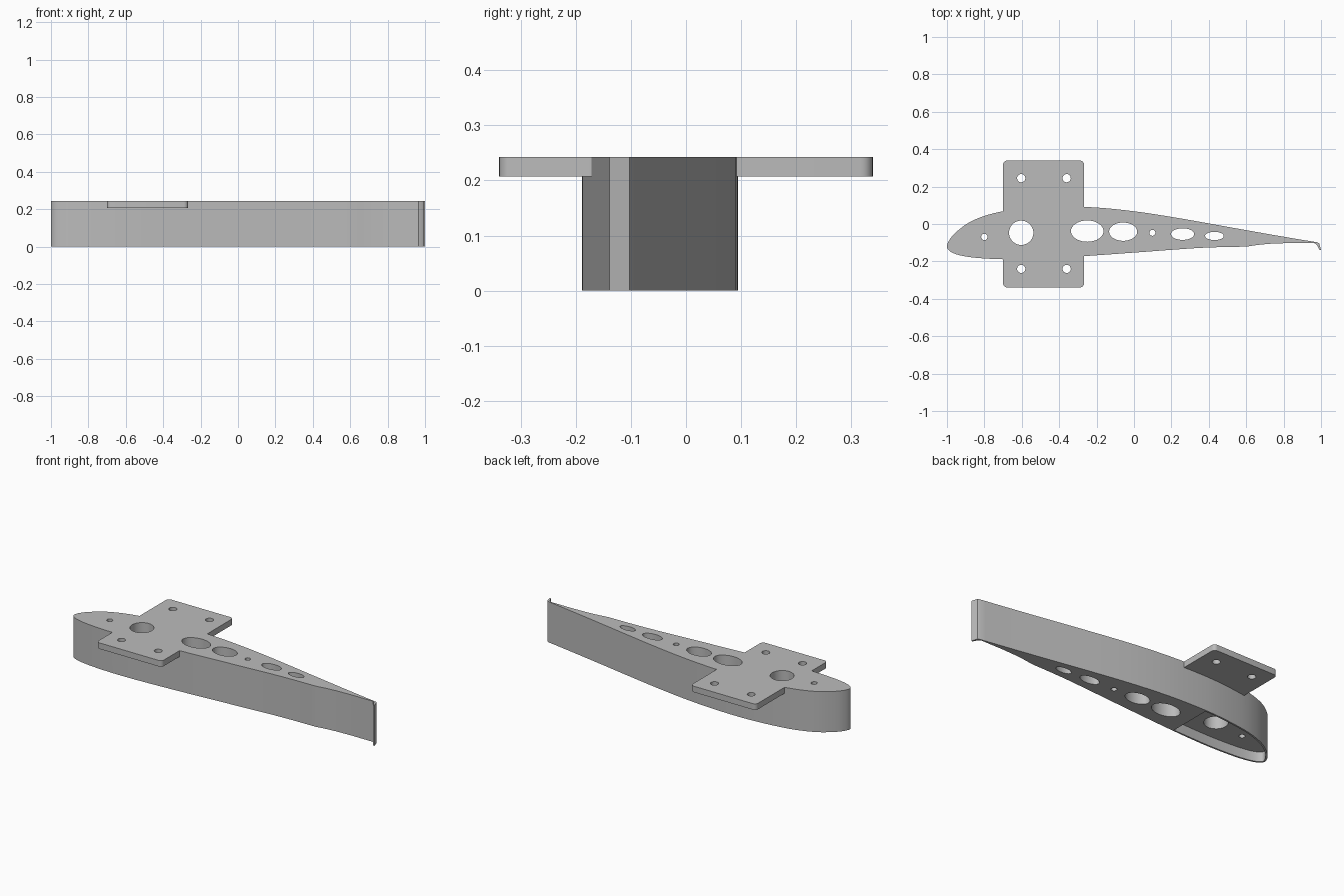
import bpy, bmesh, math
from mathutils import Vector

if "Cube" in bpy.data.objects:
    bpy.data.objects.remove(bpy.data.objects["Cube"])

H = 0.243          # overall height
PLATE_Z = 0.207    # underside of mounting plate
RECESS_Z = 0.058   # depth of the nose recess
STEP_X = -0.42     # rear end of the nose recess
WALL = 0.01        # wall thickness around the recess

grey = bpy.data.materials.new("plain grey")
grey.diffuse_color = (0.5, 0.5, 0.5, 1)
grey.use_nodes = True
grey.node_tree.nodes["Principled BSDF"].inputs["Base Color"].default_value = grey.diffuse_color


def prisms(name, outlines, z0, z1):
    """Extrude one or more closed outlines into one object."""
    bm = bmesh.new()
    for pts in outlines:
        face = bm.faces.new([bm.verts.new((p[0], p[1], z0)) for p in pts])
        up = bmesh.ops.extrude_face_region(bm, geom=[face])["geom"]
        for v in up:
            if isinstance(v, bmesh.types.BMVert):
                v.co.z = z1
    bmesh.ops.recalc_face_normals(bm, faces=bm.faces)
    mesh = bpy.data.meshes.new(name)
    bm.to_mesh(mesh)
    bm.free()
    mesh.materials.append(grey)
    ob = bpy.data.objects.new(name, mesh)
    bpy.context.collection.objects.link(ob)
    return ob


def spline(pts, steps=5):
    """Smooth curve through the points."""
    p = [Vector(q) for q in pts]
    p = [2 * p[0] - p[1]] + p + [2 * p[-1] - p[-2]]
    out = []
    for i in range(1, len(p) - 2):
        a, b, c, d = p[i - 1:i + 3]
        for k in range(steps):
            t = k / steps
            out.append(0.5 * (2 * b + (c - a) * t + (2 * a - 5 * b + 4 * c - d) * t * t
                              + (3 * b - a - 3 * c + d) * t ** 3))
    return out + [p[-2]]


def ellipse(x, y, rx, ry, n=40):
    return [(x + rx * math.cos(2 * math.pi * i / n),
             y + ry * math.sin(2 * math.pi * i / n)) for i in range(n)]


def rounded_rect(x0, x1, y0, y1, r, n=6):
    pts = []
    corners = [(x1 - r, y1 - r), (x0 + r, y1 - r), (x0 + r, y0 + r), (x1 - r, y0 + r)]
    for q, (cx, cy) in enumerate(corners):
        for i in range(n + 1):
            a = math.pi / 2 * (q + i / n)
            pts.append((cx + r * math.cos(a), cy + r * math.sin(a)))
    return pts


def boolean(ob, other, operation):
    mod = ob.modifiers.new(operation.lower(), 'BOOLEAN')
    mod.operation = operation
    mod.solver = 'EXACT'
    mod.object = other
    bpy.context.view_layer.objects.active = ob
    bpy.ops.object.modifier_apply(modifier=mod.name)
    bpy.data.objects.remove(other)


# Wing section: upper side, round the nose, then lower side
curve = spline([(0.98, -0.098), (0.8, -0.068), (0.6, -0.033), (0.4, 0.003), (0.2, 0.038),
                (0, 0.068), (-0.2, 0.088), (-0.4, 0.094), (-0.55, 0.087), (-0.7, 0.068),
                (-0.8, 0.043), (-0.88, 0.009), (-0.94, -0.034), (-0.98, -0.075),
                (-1, -0.118), (-0.985, -0.145), (-0.94, -0.165), (-0.87, -0.178),
                (-0.77, -0.186), (-0.65, -0.189), (-0.5, -0.185), (-0.27, -0.172),
                (0, -0.153), (0.3, -0.131), (0.45, -0.124), (0.6, -0.121)])
# Thin trailing edge with a small downturned hook
tail = [(0.66, -0.112), (0.72, -0.106), (0.82, -0.102), (0.965, -0.102), (0.978, -0.112),
        (0.992, -0.139), (1.0, -0.139), (0.99, -0.103)]
wing_rib = prisms("wing_rib", [curve + [Vector(t) for t in tail]], 0, H)

# Hollow under the nose, leaving a thin wall
inner = []
for i in range(1, len(curve) - 1):
    if curve[i].x < STEP_X:
        d = (curve[i + 1] - curve[i - 1]).normalized()
        inner.append(curve[i] + WALL * Vector((-d.y, d.x)))
inner[0].x = inner[-1].x = STEP_X
boolean(wing_rib, prisms("recess_cutter", [inner], -0.1, RECESS_Z), 'DIFFERENCE')

# Mounting plate across the rib
plate = prisms("mounting_plate", [rounded_rect(-0.7, -0.267, -0.339, 0.339, 0.022)], PLATE_Z, H)
boolean(wing_rib, plate, 'UNION')

# Lightening holes, pin holes and screw holes
holes = [(-0.603, -0.047, 0.065, 0.065), (-0.25, -0.038, 0.087, 0.057),
         (-0.058, -0.041, 0.075, 0.049), (0.26, -0.054, 0.062, 0.031),
         (0.43, -0.064, 0.05, 0.022), (0.098, -0.047, 0.016, 0.016),
         (-0.8, -0.069, 0.017, 0.017)]
holes += [(x, y, 0.022, 0.022) for x in (-0.603, -0.36) for y in (-0.24, 0.245)]
boolean(wing_rib, prisms("hole_cutter", [ellipse(*h) for h in holes], -0.1, 0.4), 'DIFFERENCE')

# Smooth curved walls, sharp edges
bpy.ops.object.select_all(action='DESELECT')
wing_rib.select_set(True)
bpy.context.view_layer.objects.active = wing_rib
bpy.ops.object.shade_smooth_by_angle(angle=math.radians(30))
